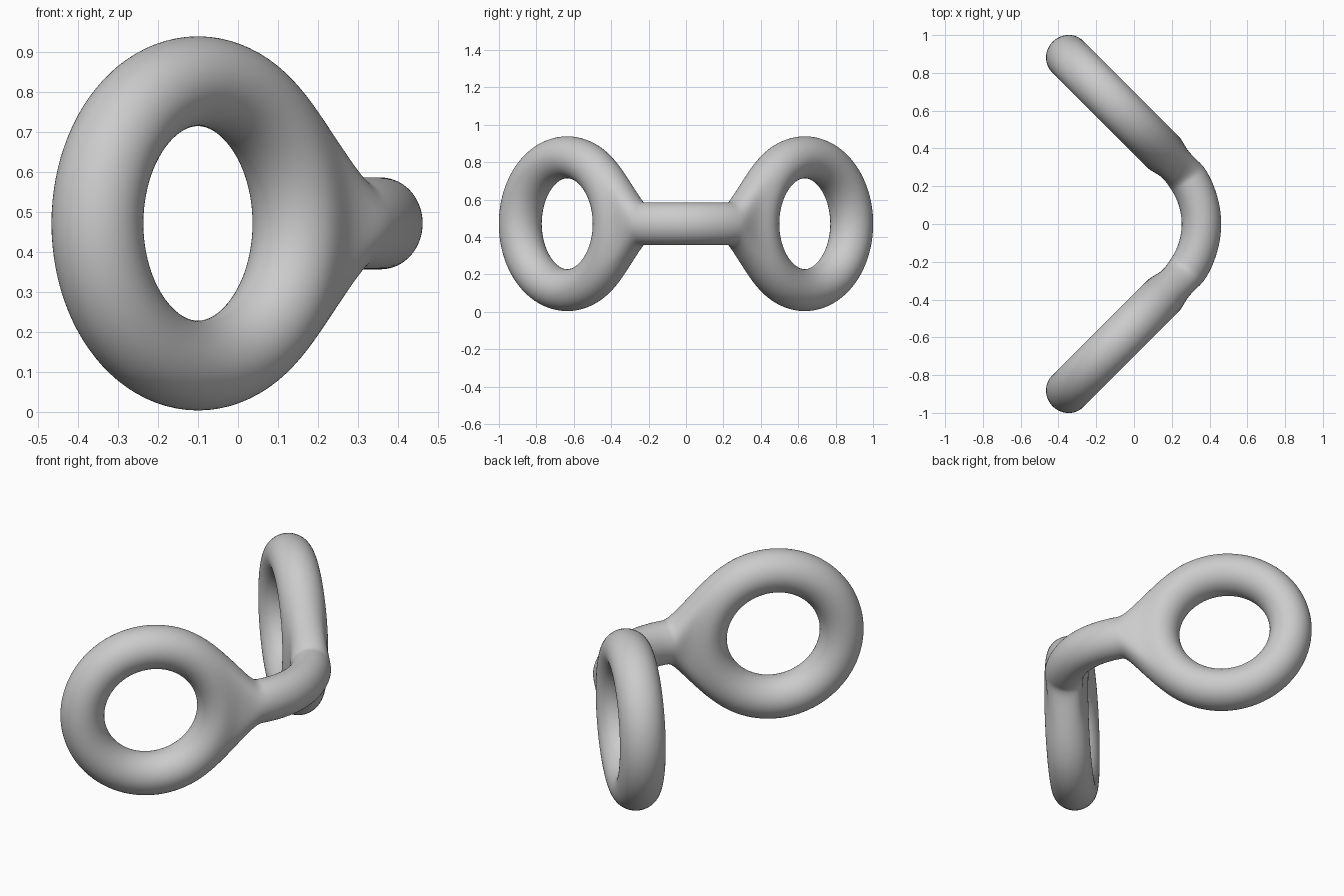
import bpy, bmesh
from math import sin, cos, radians
from mathutils import Vector

if "Cube" in bpy.data.objects:
    bpy.data.objects.remove(bpy.data.objects["Cube"])

CZ = 0.471
SEG, SIDES = 12, 8
MAJOR, MINOR = 0.3716, 0.13        # ring cage radii (shrink under subdivision)
ARC_X, ARC_R = -0.0626, 0.4226     # arched bar centre and radius
BAR_W, BAR_H = 0.1164, 0.127       # bar cage half width and half height

s = 0.5 ** 0.5
centre = Vector((-0.1, 0.635, CZ))
u, n, up = Vector((s, -s, 0)), Vector((s, s, 0)), Vector((0, 0, 1))

bm = bmesh.new()

# Ring cage, standing in a vertical plane at 45 degrees
ring = {}
for i in range(SEG):
    for j in range(SIDES):
        if (i, j) == (0, 0):
            continue                # opening where the bar joins
        p, t = radians(360 * i / SEG), radians(360 * j / SIDES)
        d = MAJOR + MINOR * cos(t)
        ring[i, j] = bm.verts.new(centre + u * d * cos(p) + up * d * sin(p) + n * MINOR * sin(t))
for i in range(SEG):
    for j in range(SIDES):
        a, b = (i + 1) % SEG, (j + 1) % SIDES
        keys = [(i, j), (a, j), (a, b), (i, b)]
        if (0, 0) not in keys:
            bm.faces.new([ring[k] for k in keys])

# Bar cage, drawn out of the opening and round to the mirror plane
opening = [(1, 0), (1, 1), (0, 1), (-1, 1), (-1, 0), (-1, -1), (0, -1), (1, -1)]
loop = [ring[i % SEG, j % SIDES] for i, j in opening]
for deg in (37, 32, 24, 12, 0):
    a = radians(deg)
    radial = Vector((cos(a), sin(a), 0))
    c = Vector((ARC_X, 0, CZ)) + radial * ARC_R
    new = [bm.verts.new(c + up * BAR_H * cos(radians(45 * k)) + radial * BAR_W * sin(radians(45 * k)))
           for k in range(8)]
    for k in range(8):
        m = (k + 1) % 8
        bm.faces.new([loop[k], loop[m], new[m], new[k]])
    loop = new

bmesh.ops.recalc_face_normals(bm, faces=bm.faces)
for f in bm.faces:
    f.smooth = True
mesh = bpy.data.meshes.new("linked_rings")
bm.to_mesh(mesh)
bm.free()
obj = bpy.data.objects.new("linked_rings", mesh)
bpy.context.collection.objects.link(obj)

# Second ring by mirroring, then smooth the whole body
mir = obj.modifiers.new("Mirror", 'MIRROR')
mir.use_axis = (False, True, False)
mir.use_clip = True
sub = obj.modifiers.new("Subdivision", 'SUBSURF')
sub.levels = sub.render_levels = 3
